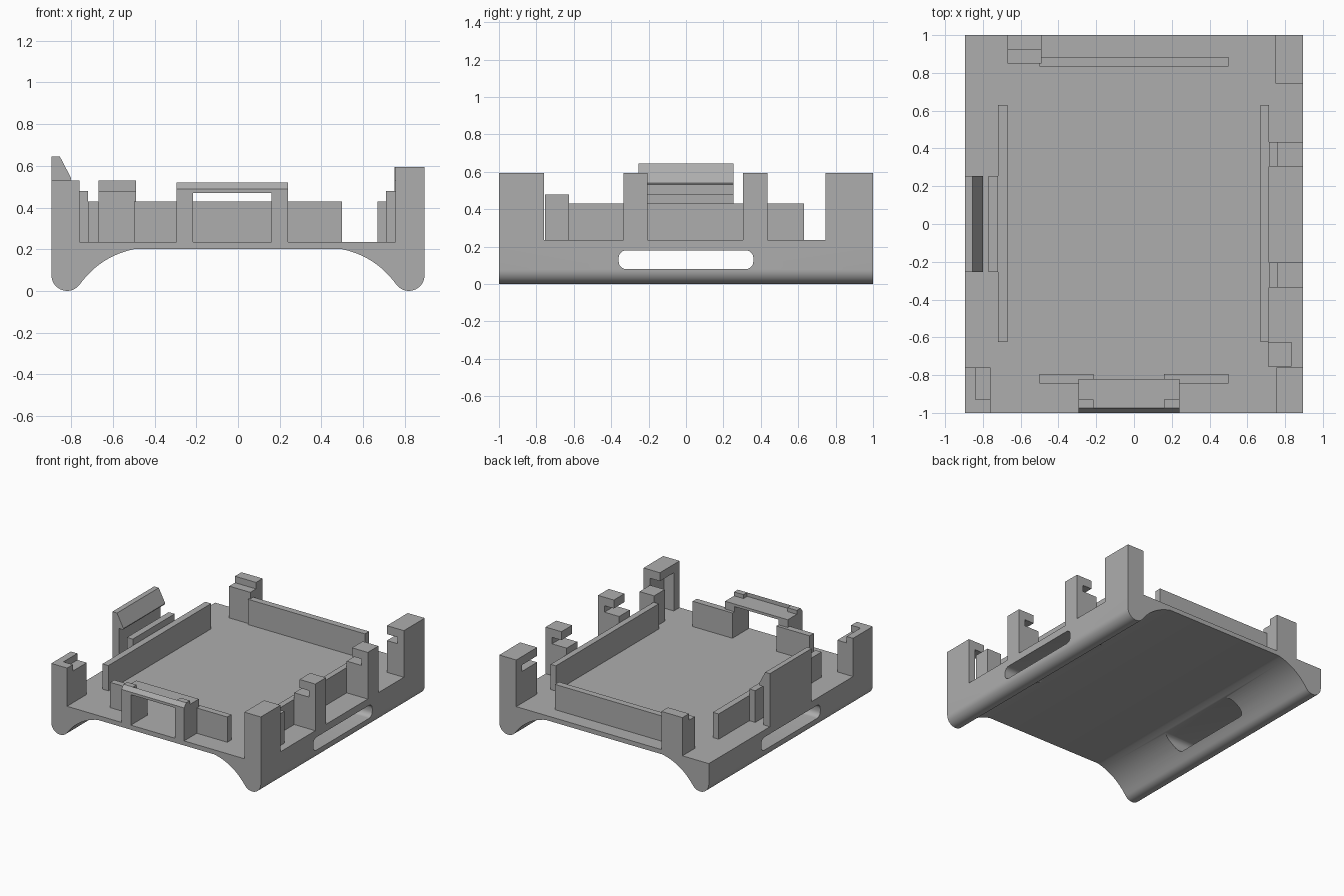
import bpy, bmesh, math

cube = bpy.data.objects.get("Cube")
if cube:
    bpy.data.objects.remove(cube, do_unlink=True)

GREY = (0.42, 0.42, 0.42, 1)
grey = bpy.data.materials.new("plain_grey")
grey.use_nodes = True
grey.diffuse_color = GREY
grey.node_tree.nodes["Principled BSDF"].inputs["Base Color"].default_value = GREY

FLOOR, WALL, SHELF, CATCH, TOP = 0.235, 0.43, 0.48, 0.53, 0.595
EDGE = 0.895
SINK = FLOOR - 0.01


def prism(name, profile, lo, hi, axis):
    """Extrude a closed profile along x (profile is y,z) or y (profile is x,z)."""
    bm = bmesh.new()
    place = (lambda p, t: (t, *p)) if axis == "x" else (lambda p, t: (p[0], t, p[1]))
    face = bm.faces.new([bm.verts.new(place(p, lo)) for p in profile])
    new = bmesh.ops.extrude_face_region(bm, geom=[face])["geom"]
    shift = (hi - lo, 0, 0) if axis == "x" else (0, hi - lo, 0)
    bmesh.ops.translate(bm, vec=shift, verts=[v for v in new if isinstance(v, bmesh.types.BMVert)])
    bmesh.ops.recalc_face_normals(bm, faces=bm.faces)
    mesh = bpy.data.meshes.new(name)
    bm.to_mesh(mesh)
    bm.free()
    mesh.materials.append(grey)
    obj = bpy.data.objects.new(name, mesh)
    bpy.context.collection.objects.link(obj)
    return obj


def box(name, x0, x1, y0, y1, z1, z0=SINK):
    return prism(name, [(x0, z0), (x1, z0), (x1, z1), (x0, z1)], y0, y1, "y")


def arc(cx, cy, r, a0, a1, n):
    angles = [math.radians(a0 + (a1 - a0) * i / n) for i in range(n + 1)]
    return [(cx + r * math.cos(a), cy + r * math.sin(a)) for a in angles]


# Tray: flat floor on two rounded runners
foot = arc(0.82, 0.075, 0.075, 0, -144, 18)
end = foot[-1]
curve = []
for i in range(1, 17):
    t = i / 16
    curve.append(tuple((1 - t) ** 2 * e + 2 * t * (1 - t) * c + t * t * s
                       for e, c, s in zip(end, (0.661, 0.166), (0.5, 0.2))))
half = [(EDGE, FLOOR)] + foot + curve
tray = prism("tray", half + [(-x, z) for x, z in reversed(half)], -1, 1, "y")

# Rounded strap slot through both runners
r, y, z0, z1 = 0.04, 0.32, 0.12, 0.14
slot = (arc(y, z1, r, 0, 90, 6) + arc(-y, z1, r, 90, 180, 6)
        + arc(-y, z0, r, 180, 270, 6) + arc(y, z0, r, 270, 360, 6))
cutter = prism("slot_cutter", slot, -1.2, 1.2, "x")
cutter.hide_render = True
mod = tray.modifiers.new("slots", "BOOLEAN")
mod.operation, mod.solver, mod.object = "DIFFERENCE", "EXACT", cutter
for o in bpy.context.selected_objects:
    o.select_set(False)
bpy.context.view_layer.objects.active = tray
tray.select_set(True)
bpy.ops.object.modifier_apply(modifier=mod.name)
bpy.data.objects.remove(cutter, do_unlink=True)
bpy.ops.object.shade_smooth_by_angle(angle=math.radians(25))

# Low walls around the bay
box("right_wall", -0.72, -0.67, -0.625, 0.63, WALL)
box("left_wall", 0.67, 0.715, -0.625, 0.63, WALL)
box("back_wall", -0.5, 0.5, 0.835, 0.885, WALL)
box("front_wall_right", -0.5, -0.215, -0.845, -0.795, WALL)
box("front_wall_left", 0.16, 0.5, -0.845, -0.795, WALL)

# Front clip: two posts, a bridge, a sloped lip and end stops
lip = [(-1, 0.49), (-0.975, 0.52), (-0.975, 0.49)]
stop = [(-1, 0.49), (-0.975, 0.52), (-0.93, 0.52), (-0.93, 0.49)]
for side, x0, x1 in (("right", -0.295, -0.215), ("left", 0.16, 0.24)):
    box("front_clip_post_" + side, x0, x1, -1, -0.82, 0.47)
    prism("front_clip_stop_" + side, stop, x0, x1, "x")
box("front_clip_bridge", -0.295, 0.24, -1, -0.82, 0.49, 0.47)
prism("front_clip_lip", lip, -0.215, 0.16, "x")

# Right snap latch with sloped hook, and its inner support
latch = [(-EDGE, SINK), (-0.84, SINK), (-0.84, CATCH), (-0.805, CATCH),
         (-0.8, 0.54), (-0.855, 0.645), (-EDGE, 0.645)]
prism("right_latch", latch, -0.255, 0.255, "y")
box("right_latch_support", -0.77, -0.72, -0.255, 0.255, SHELF)

# Right front corner seat
box("corner_seat", -EDGE, -0.76, -1, -0.76, SHELF)
box("corner_seat_side", -EDGE, -0.84, -1, -0.76, CATCH, SHELF)
box("corner_seat_front", -0.84, -0.76, -1, -0.93, CATCH, SHELF)

# Back stepped stop
step = [(0.85, SINK), (1, SINK), (1, CATCH), (0.92, CATCH), (0.92, SHELF), (0.85, SHELF)]
prism("back_stop", step, -0.67, -0.49, "x")

# Left hooks: shelf, slot and overhanging lip
hook = [(0.715, SINK), (EDGE, SINK), (EDGE, TOP), (0.76, TOP), (0.76, CATCH),
        (0.84, CATCH), (0.84, SHELF), (0.715, SHELF)]
for name, y0, y1 in (("front", -0.335, -0.205), ("back", 0.305, 0.435)):
    prism("left_hook_" + name, hook, y0, y1, "y")

# Left back corner post with a notch under its roof
box("back_post_base", 0.75, EDGE, 0.745, 1, SHELF)
box("back_post_side", 0.84, EDGE, 0.745, 1, CATCH, SHELF)
box("back_post_end", 0.75, 0.84, 0.93, 1, CATCH, SHELF)
box("back_post_roof", 0.75, EDGE, 0.745, 1, TOP, CATCH)

# Left front corner post, open underneath, with a separate support block
box("front_post_side", 0.84, EDGE, -1, -0.76, CATCH)
box("front_post_end", 0.755, 0.84, -1, -0.93, CATCH)
box("front_post_roof", 0.755, EDGE, -1, -0.76, TOP, CATCH)
box("front_post_support", 0.71, 0.835, -0.755, -0.625, SHELF)
